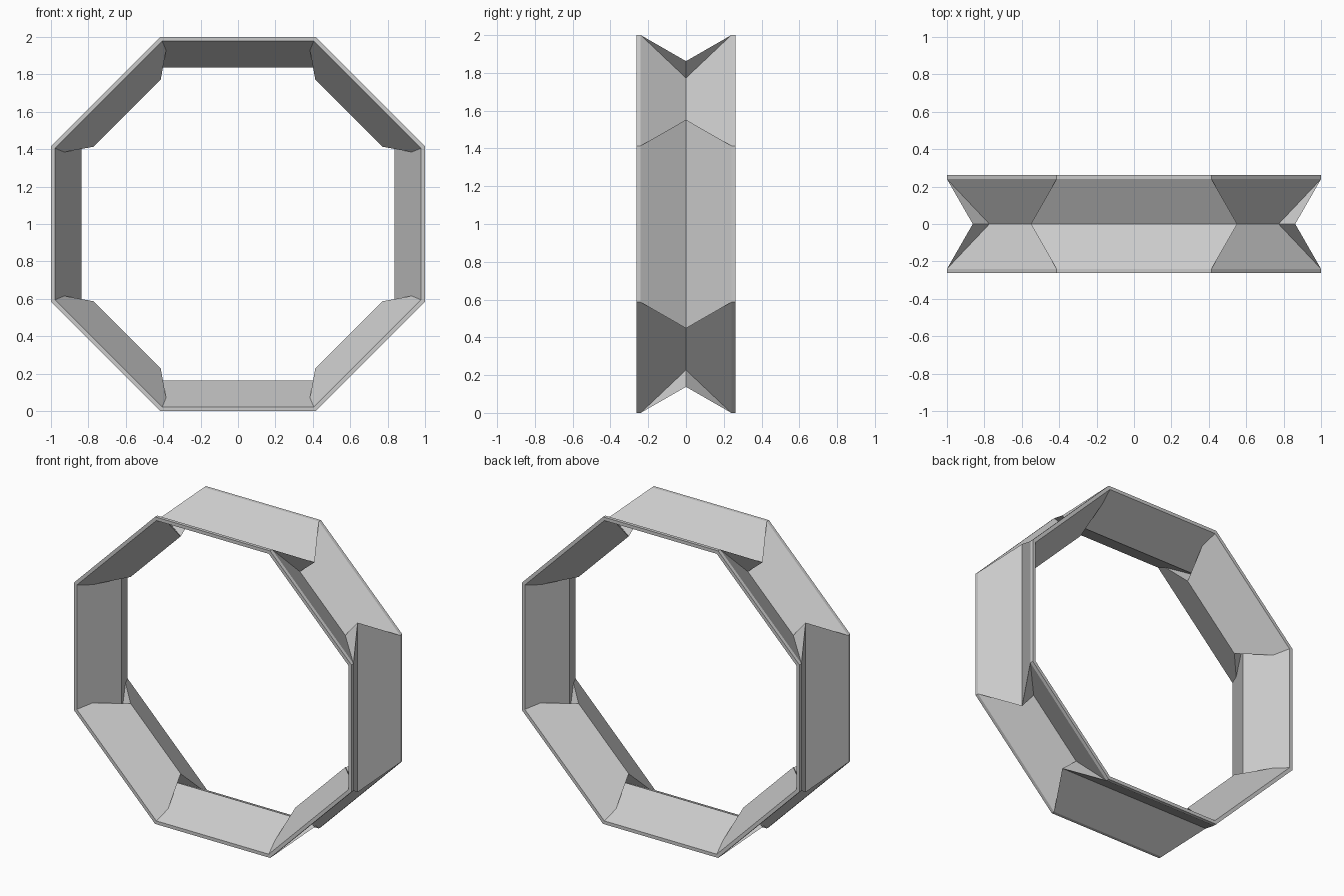
import bpy, bmesh, math
from mathutils import Vector, Matrix

cube = bpy.data.objects.get("Cube")
if cube:
    bpy.data.objects.remove(cube)

# One flat grey material
mat = bpy.data.materials.new("light_grey")
mat.use_nodes = True
grey = (0.6, 0.6, 0.6, 1)
mat.diffuse_color = grey
mat.node_tree.nodes["Principled BSDF"].inputs["Base Color"].default_value = grey

TAN = math.tan(math.pi / 8)     # mitre slope of an octagon
VALLEY, APEX = 0.862, 0.838     # outer and inner radius of the central fold
RIM_IN = 0.978                  # inner radius of the rim
LIP, EDGE = 0.24, 0.262         # half widths of the outer panel and the ring


def mitre(radius, y):
    return Vector((radius * TAN, -y, radius))


def on_top(radius, y):
    return Vector((0, -y, radius))


def on_slant(radius, y):
    s = radius / math.sqrt(2)
    return Vector((s, -y, s))


# Corner points: the wide panel's fold tip and the slanted panel's tucked end
tip_out, tip_in = Vector((0.552, 0, VALLEY)), Vector((0.491, 0, APEX))
tuck_out, tuck_in = Vector((0.446, 0, 0.773)), Vector((0.413, 0, 0.773))
crease = mitre(0.929, 0.169)
lip, edge, inner = mitre(1, LIP), mitre(1, EDGE), mitre(RIM_IN, EDGE)

# Pleat triangles joining the two kinds of panel
patch = [[lip, tip_out, tuck_out], [crease, tip_in, tuck_in]]
# Half of a wide panel and half of a slanted panel
for mid, out, inn in ((on_top, tip_out, tip_in), (on_slant, tuck_out, tuck_in)):
    patch += [
        [mid(VALLEY, 0), mid(1, LIP), lip, out],
        [mid(1, LIP), mid(1, EDGE), edge, lip],
        [mid(1, EDGE), mid(RIM_IN, EDGE), inner, edge],
        [mid(RIM_IN, EDGE), mid(APEX, 0), inn, crease, inner],
    ]

# Repeat the patch around the ring, mirrored left to right and front to back
bm = bmesh.new()
for quarter in range(4):
    turn = Matrix.Rotation(quarter * math.pi / 2, 3, 'Y')
    for sx in (1, -1):
        for sy in (1, -1):
            place = turn @ Matrix.Diagonal((sx, sy, 1))
            for face in patch:
                bm.faces.new([bm.verts.new(place @ p) for p in face])
bmesh.ops.remove_doubles(bm, verts=bm.verts, dist=0.0005)
bmesh.ops.recalc_face_normals(bm, faces=bm.faces)
bmesh.ops.dissolve_limit(bm, angle_limit=math.radians(1),
                         verts=bm.verts, edges=bm.edges)
bmesh.ops.translate(bm, verts=bm.verts, vec=(0, 0, 1))

mesh = bpy.data.meshes.new("folded_ring")
bm.to_mesh(mesh)
bm.free()
mesh.materials.append(mat)
ring = bpy.data.objects.new("folded_ring", mesh)
bpy.context.collection.objects.link(ring)
